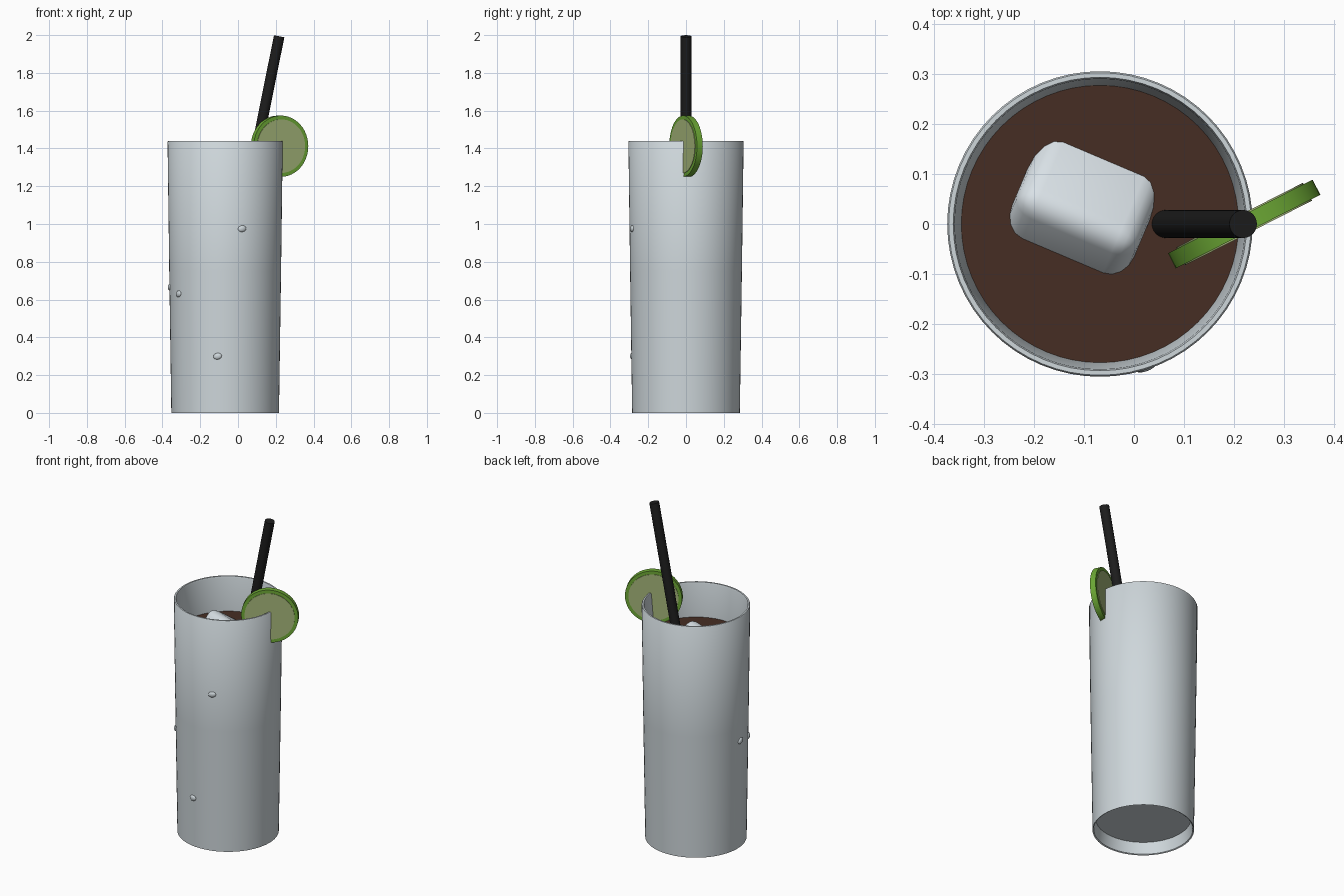
import bpy, bmesh, math, random
from mathutils import Vector, Matrix

if "Cube" in bpy.data.objects:
    bpy.data.objects.remove(bpy.data.objects["Cube"])

random.seed(3)
CX = -0.068  # axis of the tumbler


def material(name, rgb):
    m = bpy.data.materials.new(name)
    m.diffuse_color = (*rgb, 1)
    m.use_nodes = True
    m.node_tree.nodes["Principled BSDF"].inputs["Base Color"].default_value = m.diffuse_color
    return m


GLASS = material("pale glass", (0.62, 0.68, 0.71))
ICE = material("ice white", (0.70, 0.76, 0.80))
DRINK = material("dark brown drink", (0.062, 0.027, 0.017))
RIND = material("lime green", (0.15, 0.39, 0.035))
PULP = material("pale lime", (0.37, 0.46, 0.19))
STRAW = material("straw black", (0.012, 0.012, 0.012))


def finish(bm, name, mat, angle=40):
    bmesh.ops.recalc_face_normals(bm, faces=bm.faces)
    me = bpy.data.meshes.new(name)
    bm.to_mesh(me)
    bm.free()
    ob = bpy.data.objects.new(name, me)
    bpy.context.collection.objects.link(ob)
    me.materials.append(mat)
    bpy.ops.object.select_all(action='DESELECT')
    ob.select_set(True)
    bpy.context.view_layer.objects.active = ob
    bpy.ops.object.shade_smooth_by_angle(angle=math.radians(angle))
    return ob


def lathe(name, profile, mat, steps=64):
    """Spin (radius, z) points about the tumbler axis."""
    bm = bmesh.new()
    vs = [bm.verts.new((CX + r, 0, z)) for r, z in profile]
    es = [bm.edges.new(p) for p in zip(vs, vs[1:])]
    bmesh.ops.spin(bm, geom=vs + es, cent=(CX, 0, 0), axis=(0, 0, 1),
                   angle=math.tau, steps=steps)
    bmesh.ops.remove_doubles(bm, verts=bm.verts, dist=1e-4)
    return finish(bm, name, mat)


def rod(name, a, b, r, mat, sides):
    """Capped cylinder running from a to b."""
    a, b = Vector(a), Vector(b)
    bm = bmesh.new()
    rot = (b - a).to_track_quat('Z', 'Y').to_matrix().to_4x4()
    bmesh.ops.create_cone(bm, cap_ends=True, segments=sides, radius1=r, radius2=r,
                          depth=(b - a).length,
                          matrix=Matrix.Translation((a + b) / 2) @ rot)
    return finish(bm, name, mat)


# Tumbler: recessed base, outer wall, thin rim, inner wall and floor
lathe("glass", [(0, 0.075), (0.268, 0.075), (0.278, 0.004), (0.285, 0),
                (0.296, 0.75), (0.305, 1.436), (0.302, 1.44), (0.293, 1.44),
                (0.290, 1.43), (0.277, 1.23), (0.262, 0.13), (0, 0.13)], GLASS)

# Drink filling the tumbler
lathe("drink", [(0, 0.135), (0.263, 0.135), (0.278, 1.23), (0, 1.23)], DRINK)

# Floating ice cube, tipped so one rounded edge points up
bm = bmesh.new()
bmesh.ops.create_cube(bm, size=1)
bmesh.ops.scale(bm, verts=bm.verts, vec=(0.265, 0.22, 0.22))
bmesh.ops.bevel(bm, geom=bm.edges[:], offset=0.045, segments=4, profile=0.5,
                affect='EDGES')
tip = Matrix.Rotation(math.radians(-23), 4, 'Z') @ Matrix.Rotation(math.radians(-35), 4, 'X')
bm.transform(Matrix.Translation((-0.105, 0.025, 1.175)) @ tip)
finish(bm, "ice_cube", ICE, 60)

# Straw leaning to the right
rod("straw", (-0.155, 0, 0.14), (0.218, 0, 1.994), 0.028, STRAW, 24)

# Lime wheel hooked over the rim
turn = math.radians(27)
axis = Vector((math.sin(turn), -math.cos(turn), 0))
mid = Vector((0.22, 0, 1.412))
for name, r, half, mat in (("lime_rind", 0.162, 0.017, RIND),
                           ("lime_pulp", 0.142, 0.020, PULP)):
    rod(name, mid - axis * half, mid + axis * half, r, mat, 48)

# Water droplets on the outside: (angle around the tumbler, height)
for i, (deg, z) in enumerate(((-72.5, 0.975), (-147, 0.63), (-98, 0.30), (183, 0.665))):
    a = math.radians(deg)
    r = 0.285 + 0.0139 * z
    bm = bmesh.new()
    bmesh.ops.create_uvsphere(bm, u_segments=16, v_segments=8, radius=1)
    bm.transform(Matrix.Translation((CX + r * math.cos(a), r * math.sin(a), z))
                 @ Matrix.Rotation(a, 4, 'Z')
                 @ Matrix.Rotation(math.radians(random.uniform(5, 20)), 4, 'X')
                 @ Matrix.Diagonal((0.010, 0.023, 0.017, 1)))
    finish(bm, f"droplet_{i + 1}", GLASS)
